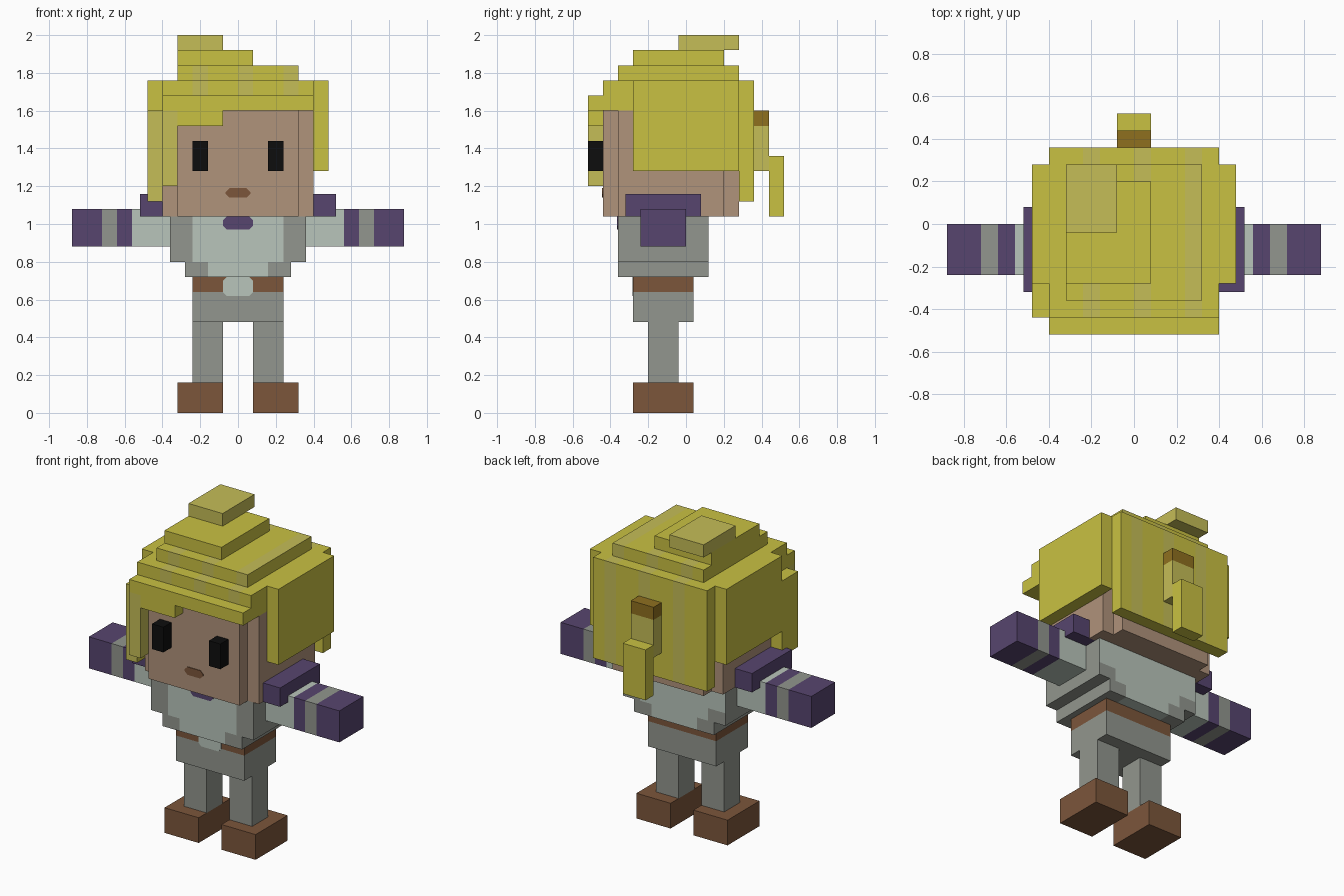
import bpy
import bmesh
from mathutils import Vector

cube = bpy.data.objects.get("Cube")
if cube:
    bpy.data.objects.remove(cube, do_unlink=True)


def material(name, code):
    """Flat material from an sRGB hex code."""
    srgb = [int(code[i:i + 2], 16) / 255 for i in (0, 2, 4)]
    colour = [c / 12.92 if c < 0.04 else ((c + 0.055) / 1.055) ** 2.4 for c in srgb] + [1]
    mat = bpy.data.materials.new(name)
    mat.use_nodes = True
    mat.diffuse_color = colour
    bsdf = mat.node_tree.nodes["Principled BSDF"]
    bsdf.inputs["Base Color"].default_value = colour
    bsdf.inputs["Roughness"].default_value = 0.9
    return mat


HAIR = material("blonde", "c9c142")
PALE = material("pale blonde", "c5bd57")
SKIN = material("skin", "b0937b")
PURPLE = material("purple", "57456f")
SHIRT = material("pale shirt", "b9c5bb")
GREY = material("grey cloth", "92968e")
BROWN = material("brown leather", "7c563b")
TIE = material("golden brown", "8f701f")
BLACK = material("black", "0d0d0d")


def finish(name, bm, mats):
    bmesh.ops.recalc_face_normals(bm, faces=bm.faces[:])
    mesh = bpy.data.meshes.new(name)
    bm.to_mesh(mesh)
    bm.free()
    for mat in mats:
        mesh.materials.append(mat)
    obj = bpy.data.objects.new(name, mesh)
    bpy.context.collection.objects.link(obj)


def box(name, x, y, z, mats, cuts=(), rule=None):
    """Box from axis ranges; cuts are (axis, position), rule picks a material slot."""
    mats = mats if isinstance(mats, tuple) else (mats,)
    bm = bmesh.new()
    bmesh.ops.create_cube(bm, size=1)
    for v in bm.verts:
        v.co = [r[0] if c < 0 else r[1] for c, r in zip(v.co, (x, y, z))]
    for axis, pos in cuts:
        direction = Vector([float(i == axis) for i in range(3)])
        bmesh.ops.bisect_plane(bm, geom=bm.verts[:] + bm.edges[:] + bm.faces[:],
                               plane_co=direction * pos, plane_no=direction)
    bm.normal_update()
    if rule:
        for f in bm.faces:
            f.material_index = int(rule(f.calc_center_median(), f.normal))
    finish(name, bm, mats)


def pair(name, x, y, z, mats, cuts=(), rule=None):
    """The same box on both sides; x is the range on the left (+x) side."""
    box("left_" + name, x, y, z, mats, cuts, rule)
    box("right_" + name, (-x[1], -x[0]), y, z, mats,
        [(a, -p if a == 0 else p) for a, p in cuts], rule)


def plate(name, half, y, z, mat, cut=0.02):
    """Thin front plate with clipped corners."""
    low, high = z
    right = [(half - cut, low), (half, low + cut), (half, high - cut), (half - cut, high)]
    outline = right + [(-px, pz) for px, pz in reversed(right)]
    bm = bmesh.new()
    face = bm.faces.new([bm.verts.new((px, y, pz)) for px, pz in outline])
    moved = bmesh.ops.extrude_face_region(bm, geom=[face])["geom"]
    bmesh.ops.translate(bm, vec=(0, -0.004, 0),
                        verts=[g for g in moved if isinstance(g, bmesh.types.BMVert)])
    finish(name, bm, (mat,))


# Legs, hips and belt
pair("shoe", (0.08, 0.32), (-0.28, 0.04), (0, 0.16), BROWN)
pair("leg", (0.08, 0.24), (-0.20, -0.04), (0.16, 0.48), GREY)
box("hips", (-0.24, 0.24), (-0.28, 0.04), (0.48, 0.64), GREY)
box("belt", (-0.24, 0.24), (-0.28, 0.04), (0.64, 0.72), BROWN)
plate("shirt_tab", 0.08, -0.28, (0.62, 0.72), SHIRT)

# Torso: pale shirt panel between grey vest sides
box("waist", (-0.28, 0.28), (-0.36, 0.12), (0.72, 0.80), (GREY, SHIRT),
    [(0, -0.16), (0, 0.16)], lambda c, n: abs(c.x) < 0.16)
box("chest", (-0.36, 0.36), (-0.36, 0.12), (0.80, 1.04), (GREY, SHIRT),
    [(0, -0.24), (0, 0.24), (2, 0.88)],
    lambda c, n: abs(c.x) < 0.24 or (n.y > 0.5 and c.z > 0.88))
plate("collar", 0.08, -0.36, (0.97, 1.04), PURPLE)


# Striped sleeves and shoulder pads
def sleeve(c, n):
    d = abs(c.x)
    return 0 if d < 0.56 else 2 if 0.64 < d < 0.72 else 1


pair("arm", (0.36, 0.88), (-0.24, 0), (0.88, 1.08), (SHIRT, PURPLE, GREY),
     [(0, 0.56), (0, 0.64), (0, 0.72)], sleeve)
pair("shoulder_pad", (0.36, 0.52), (-0.32, 0.08), (1.04, 1.16), PURPLE)

# Head and face
box("head", (-0.32, 0.32), (-0.44, 0.28), (1.04, 1.60), SKIN)
pair("cheek", (0.32, 0.40), (-0.36, 0.20), (1.04, 1.60), SKIN)
pair("eye", (0.16, 0.24), (-0.52, -0.44), (1.28, 1.44), BLACK)
plate("mouth", 0.065, -0.44, (1.14, 1.19), BROWN)

# Hair with pale streaks
STREAKS = ((-0.24, -0.16), (0, 0.08), (0.24, 0.32))
STREAK_CUTS = [(0, edge) for streak in STREAKS for edge in streak]


def streaked(c, n):
    return abs(n.x) < 0.5 and n.z > -0.5 and any(a < c.x < b for a, b in STREAKS)


BLONDE = (HAIR, PALE)
box("hair_crown", (-0.40, 0.40), (-0.44, 0.28), (1.60, 1.76), BLONDE, STREAK_CUTS, streaked)
box("hair_back", (-0.40, 0.40), (0.28, 0.36), (1.12, 1.76), BLONDE, STREAK_CUTS, streaked)
box("hair_cap", (-0.32, 0.32), (-0.36, 0.28), (1.76, 1.84), BLONDE, STREAK_CUTS[:-1], streaked)
box("hair_top", (-0.32, 0.08), (-0.28, 0.20), (1.84, 1.92), HAIR)
box("hair_tuft", (-0.32, -0.08), (-0.04, 0.28), (1.92, 2.00), PALE)
pair("hair_side", (0.40, 0.48), (-0.28, 0.28), (1.28, 1.76), HAIR)
box("fringe", (-0.40, 0.40), (-0.52, -0.44), (1.60, 1.68), HAIR)
box("fringe_drop", (-0.32, -0.08), (-0.52, -0.44), (1.52, 1.60), HAIR)
box("front_lock", (-0.40, -0.32), (-0.52, -0.44), (1.20, 1.60), PALE)
box("side_lock", (-0.48, -0.40), (-0.44, -0.28), (1.12, 1.60), (HAIR, PALE),
    (), lambda c, n: n.y < -0.5)

# Ponytail
box("hair_tie", (-0.08, 0.08), (0.36, 0.44), (1.52, 1.60), TIE)
box("ponytail_upper", (-0.08, 0.08), (0.36, 0.44), (1.28, 1.52), PALE)
box("ponytail_lower", (-0.08, 0.08), (0.44, 0.52), (1.04, 1.36), HAIR)
